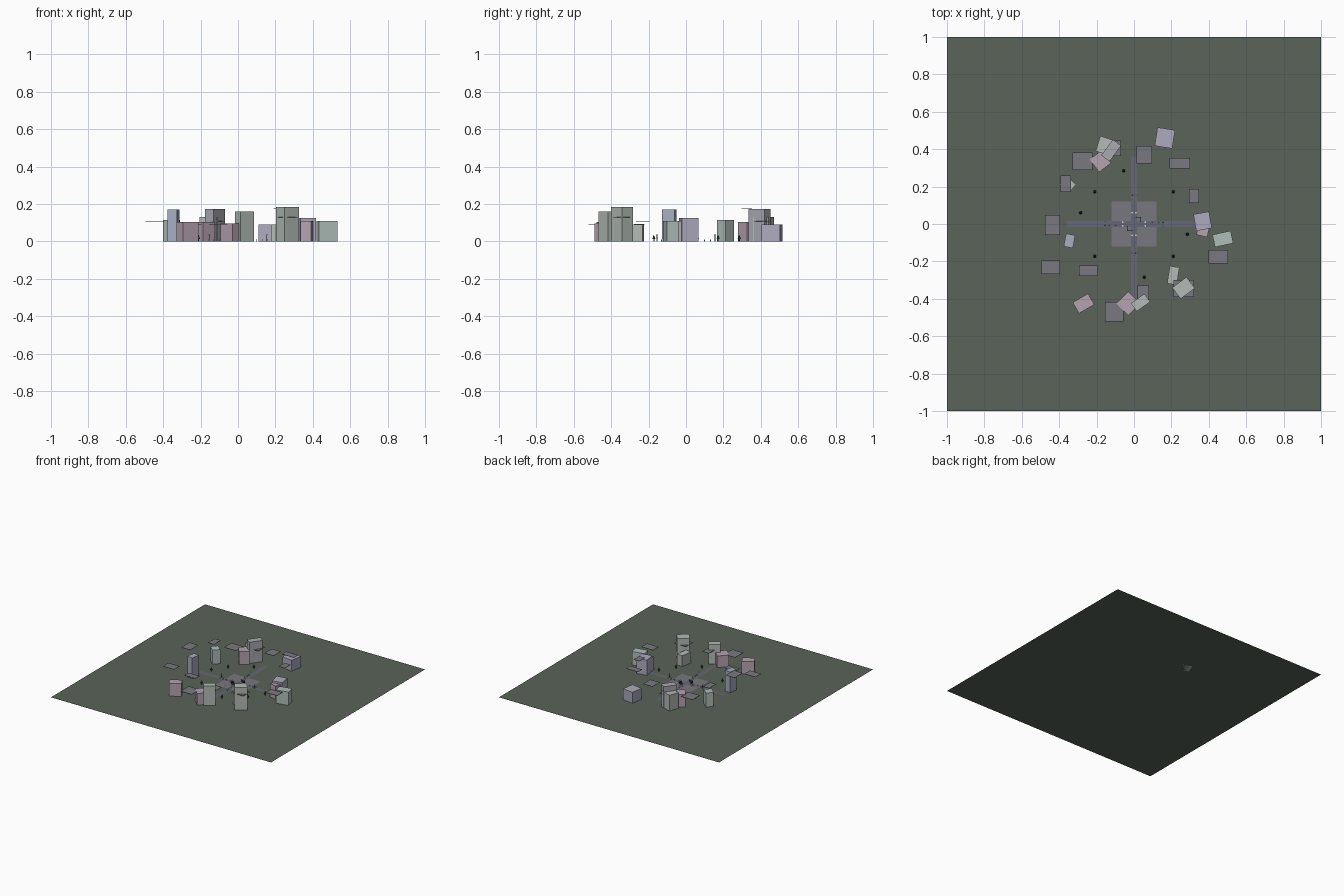
import bpy, math
from math import radians, cos, sin


def mat(name, c):
    m = bpy.data.materials.new(name)
    m.diffuse_color = (*c, 1)
    return m


GRASS = mat("grass", (0.10, 0.125, 0.10))
STONE = mat("stone", (0.19, 0.185, 0.21))
ROAD = mat("road", (0.13, 0.135, 0.18))
ROOF = mat("roof", (0.19, 0.19, 0.215))
DARK = mat("dark", (0.03, 0.04, 0.035))
LEAF = mat("leaf", (0.025, 0.06, 0.03))
PALE = mat("pale", (0.75, 0.75, 0.78))
WALLS = {
    "pink": mat("pink_wall", (0.46, 0.36, 0.43)),
    "green": mat("green_wall", (0.45, 0.50, 0.46)),
    "mint": mat("mint_wall", (0.42, 0.51, 0.48)),
    "blue": mat("blue_wall", (0.39, 0.42, 0.53)),
    "violet": mat("violet_wall", (0.42, 0.40, 0.52)),
    "grey": mat("grey_wall", (0.40, 0.40, 0.45)),
}


def finish(name, m):
    o = bpy.context.object
    o.name = name
    o.data.materials.append(m)
    return o


def box(name, x, y, z, sx, sy, sz, m, rot=0):
    """Box whose underside is at z."""
    bpy.ops.mesh.primitive_cube_add(size=1, location=(x, y, z + sz / 2),
                                    rotation=(0, 0, radians(rot)))
    o = bpy.context.object
    o.scale = (sx, sy, sz)
    return finish(name, m)


def plane(name, x, y, z, sx, sy, m):
    bpy.ops.mesh.primitive_plane_add(size=1, location=(x, y, z))
    o = bpy.context.object
    o.scale = (sx, sy, 1)
    return finish(name, m)


def cone(name, x, y, z, r1, r2, h, m, n=6):
    bpy.ops.mesh.primitive_cone_add(vertices=n, radius1=r1, radius2=r2, depth=h,
                                    location=(x, y, z + h / 2))
    return finish(name, m)


# ground, plaza and crossing paths
plane("ground", 0, 0, 0, 2, 2, GRASS)
plane("plaza", 0, 0, 0.001, 0.24, 0.24, STONE)
plane("path_x", 0.025, 0, 0.002, 0.77, 0.03, ROAD)
plane("path_y", 0, -0.02, 0.0025, 0.03, 0.76, ROAD)

# buildings: x, y, width, depth, height, turn, wall
buildings = [
    (0.165, 0.46, 0.095, 0.10, 0.09, -9, "violet"),
    (-0.145, 0.415, 0.10, 0.085, 0.13, -18, "green"),
    (-0.122, 0.393, 0.105, 0.055, 0.175, 54, "grey"),
    (-0.18, 0.335, 0.08, 0.085, 0.105, 37, "pink"),
    (-0.355, 0.212, 0.06, 0.07, 0.115, 48, "mint"),
    (0.367, 0.015, 0.085, 0.09, 0.125, 10, "violet"),
    (0.37, -0.03, 0.06, 0.07, 0.11, -13, "pink"),
    (0.475, -0.08, 0.10, 0.068, 0.11, 12, "mint"),
    (-0.345, -0.09, 0.05, 0.07, 0.17, -11, "blue"),
    (0.21, -0.275, 0.095, 0.052, 0.09, 81, "green"),
    (0.265, -0.342, 0.075, 0.095, 0.185, 127, "green"),
    (-0.27, -0.425, 0.095, 0.068, 0.105, 30, "pink"),
    (-0.03, -0.425, 0.09, 0.09, 0.095, 45, "pink"),
    (0.035, -0.42, 0.053, 0.088, 0.16, 125, "green"),
]
for i, (x, y, w, d, h, r, c) in enumerate(buildings):
    box(f"building_{i}", x, y, 0, w, d, h, WALLS[c], r)

# flat floating roof sheets: x, y, z, width, depth
roofs = [
    (-0.275, 0.335, 0.098, 0.105, 0.095), (-0.365, 0.215, 0.163, 0.055, 0.09),
    (-0.435, -0.005, 0.19, 0.08, 0.105), (-0.445, -0.23, 0.109, 0.10, 0.072),
    (-0.245, -0.25, 0.093, 0.10, 0.055), (-0.105, -0.47, 0.093, 0.10, 0.105),
    (0.05, -0.365, 0.115, 0.06, 0.075), (0.265, -0.345, 0.13, 0.11, 0.09),
    (0.45, -0.175, 0.112, 0.105, 0.072), (0.32, 0.15, 0.174, 0.053, 0.075),
    (0.245, 0.325, 0.177, 0.11, 0.055), (0.055, 0.37, 0.128, 0.085, 0.093),
    (-0.11, 0.405, 0.108, 0.08, 0.085),
]
for i, (x, y, z, w, d) in enumerate(roofs):
    box(f"roof_{i}", x, y, z - 0.001, w, d, 0.002, ROOF)

# small trees around the plaza
trees = [(sx * 0.21, sy * 0.172) for sx in (-1, 1) for sy in (-1, 1)]
trees += [(0.285, -0.055), (-0.285, 0.06), (-0.055, 0.285), (0.055, -0.285)]
for i, (x, y) in enumerate(trees):
    cone(f"trunk_{i}", x, y, 0, 0.003, 0.003, 0.015, DARK)
    cone(f"foliage_{i}", x, y, 0.013, 0.009, 0, 0.023, LEAF)

# benches and low posts at the centre, lamps along each path
for k in range(4):
    a = k * math.pi / 2
    c, s = cos(a), sin(a)

    def turn(u, v):
        return c * u - s * v, s * u + c * v

    for v in (-0.01, 0.01):
        cone("post", *turn(0.06, v), 0, 0.005, 0.005, 0.008, PALE, 8)
    for u in (0.10, 0.13, 0.155):
        cone("marker", *turn(u, 0.008), 0, 0.003, 0.002, 0.012, PALE)
    lamp = turn(0.155, -0.01)
    cone("lamp_pole", *lamp, 0, 0.0015, 0.0015, 0.035, DARK)
    box("lamp_head", *lamp, 0.035, 0.005, 0.005, 0.005, PALE)
for sgn in (-1, 1):
    box("bench_long", sgn * 0.022, sgn * 0.036, 0.002, 0.028, 0.005, 0.012, DARK)
    box("bench_short", sgn * 0.036, sgn * 0.024, 0.002, 0.005, 0.028, 0.012, DARK)
